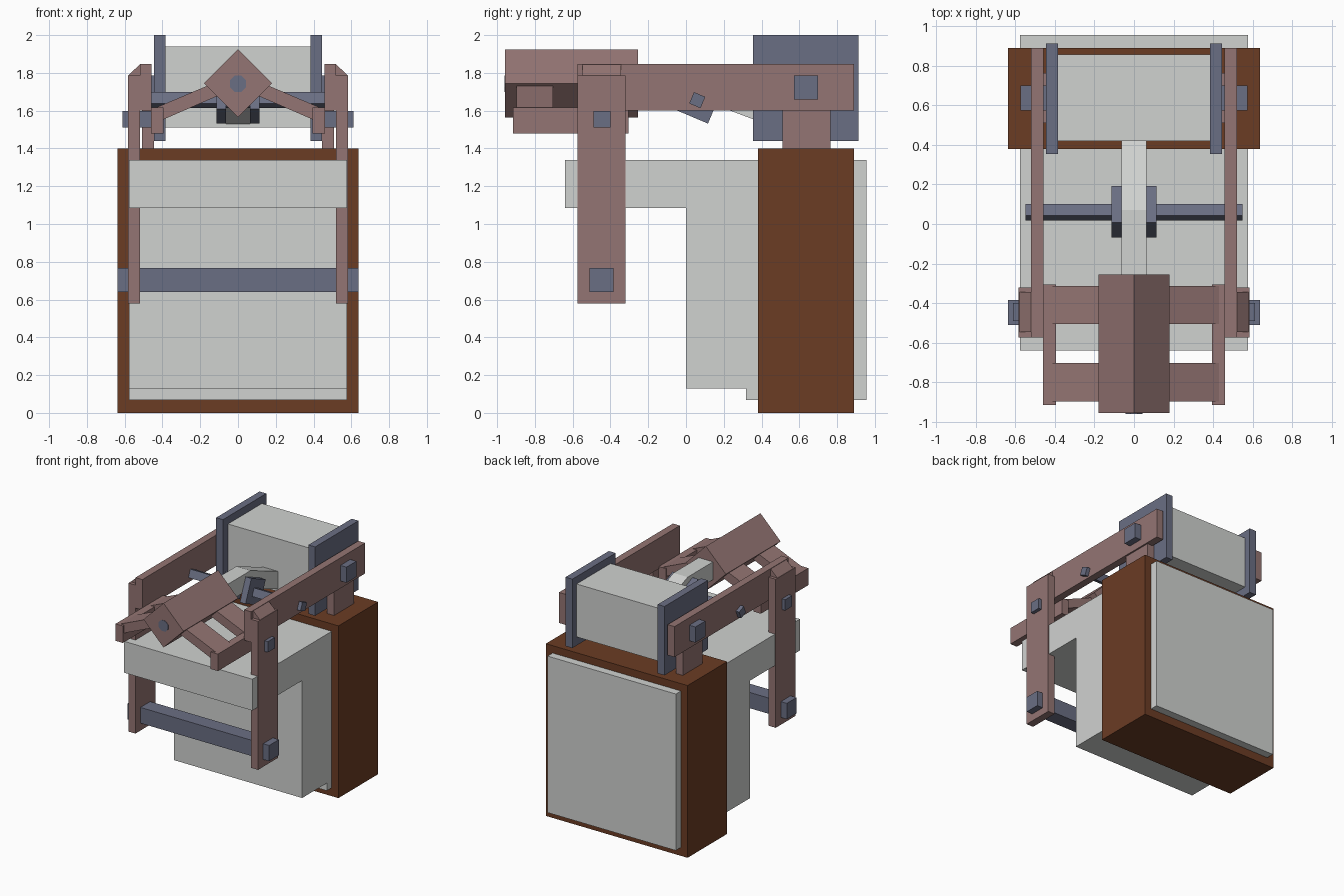
import bpy, bmesh, math
from mathutils import Matrix

if "Cube" in bpy.data.objects:
    bpy.data.objects.remove(bpy.data.objects["Cube"])


def material(name, rgb):
    m = bpy.data.materials.new(name)
    lin = [((c / 255 + 0.055) / 1.055) ** 2.4 for c in rgb]
    m.diffuse_color = (*lin, 1)
    m.use_nodes = True
    m.node_tree.nodes["Principled BSDF"].inputs["Base Color"].default_value = m.diffuse_color
    return m


GRAY = material("light gray", (208, 210, 208))
BROWN = material("dark brown", (107, 60, 36))
BLUE = material("slate blue", (106, 110, 131))
PINK = material("dusty pink", (148, 117, 115))


def finish(name, bm, mat):
    bmesh.ops.recalc_face_normals(bm, faces=bm.faces)
    me = bpy.data.meshes.new(name)
    bm.to_mesh(me)
    bm.free()
    me.materials.append(mat)
    ob = bpy.data.objects.new(name, me)
    bpy.context.collection.objects.link(ob)
    return ob


def box(name, mat, x, y, z, turn=None):
    """Box from (min, max) ranges; turn = (axis, degrees) about its centre."""
    bm = bmesh.new()
    c = [(r[0] + r[1]) / 2 for r in (x, y, z)]
    s = [r[1] - r[0] for r in (x, y, z)]
    rot = Matrix.Rotation(math.radians(turn[1]), 4, turn[0]) if turn else Matrix()
    bmesh.ops.create_cube(bm, size=1, matrix=Matrix.Translation(c) @ rot @ Matrix.Diagonal((*s, 1)))
    return finish(name, bm, mat)


def prism(name, mat, profile, axis, lo, hi):
    """Extrude a profile: (y, z) points along x, or (x, z) points along y."""
    bm = bmesh.new()
    put = (lambda p, t: (t, *p)) if axis == "X" else (lambda p, t: (p[0], t, p[1]))
    f = bm.faces.new([bm.verts.new(put(p, lo)) for p in profile])
    ext = bmesh.ops.extrude_face_region(bm, geom=[f])
    d = (hi - lo, 0, 0) if axis == "X" else (0, hi - lo, 0)
    bmesh.ops.translate(bm, vec=d, verts=[v for v in ext["geom"] if isinstance(v, bmesh.types.BMVert)])
    return finish(name, bm, mat)


def mirrored(ob):
    """Repeat a right-hand part on the left."""
    ob.modifiers.new("Mirror", "MIRROR")
    return ob


# Cabinet: brown case around a stepped gray body with a front overhang
box("brown_case", BROWN, (-.637, .637), (.38, .89), (0, 1.4))
prism("gray_body", GRAY,
      [(-.64, 1.085), (0, 1.085), (0, .13), (.317, .13), (.317, .068),
       (.955, .068), (.955, 1.34), (-.64, 1.34)], "X", -.577, .577)

# Drum box between two end plates
box("drum_box", GRAY, (-.386, .386), (.42, .857), (1.51, 1.94))
mirrored(box("drum_end_plate", BLUE, (.384, .445), (.355, .912), (1.44, 2.0)))
mirrored(box("drum_axle_peg", BLUE, (.44, .575), (.573, .7), (1.66, 1.787)))

# Side frame: supports, long beams, front posts
mirrored(box("beam_support", PINK, (.445, .507), (.51, .765), (1.4, 1.61)))
mirrored(box("side_beam", PINK, (.458, .52), (-.575, .89), (1.6, 1.848)))
mirrored(box("front_post", PINK, (.52, .583), (-.575, -.32), (.58, 1.787)))
mirrored(prism("post_wedge", PINK, [(.52, 1.78), (.58, 1.78), (.58, 1.787), (.52, 1.845)],
               "Y", -.547, -.345))
box("front_crossbar", BLUE, (-.637, .637), (-.51, -.385), (.64, .768))
mirrored(box("post_peg", BLUE, (.42, .612), (-.49, -.4), (1.51, 1.598)))

# Rocking head: diamond beam, sloping struts, side rails
R = .18
prism("diamond_beam", PINK, [(R, 1.745), (0, 1.745 + R), (-R, 1.745), (0, 1.745 - R)],
      "Y", -.957, -.255)
mirrored(box("head_rail", PINK, (.395, .46), (-.915, -.305), (1.48, 1.618)))
for label, y0 in (("front", -.897), ("rear", -.507)):
    mirrored(prism(label + "_strut", PINK,
                   [(.08, 1.69), (.12, 1.75), (.43, 1.618), (.405, 1.549)], "Y", y0, y0 + .193))
octagon = [(.047 * math.cos(math.radians(22.5 + 45 * i)),
            1.742 + .047 * math.sin(math.radians(22.5 + 45 * i))) for i in range(8)]
prism("diamond_hub", BLUE, octagon, "Y", -.96, -.252)

# Bent arm from the head to the drum, with its tilted pivot
prism("bent_arm", GRAY,
      [(-.26, 1.67), (.05, 1.67), (.42, 1.53), (.42, 1.675), (.07, 1.815), (-.26, 1.815)],
      "X", -.064, .064)
tilt = ("X", -23)
box("pivot_rod", BLUE, (-.55, .55), (.027, .092), (1.623, 1.688), tilt)
mirrored(box("pivot_cheek", BLUE, (.064, .115), (-.038, .162), (1.563, 1.757), tilt))
